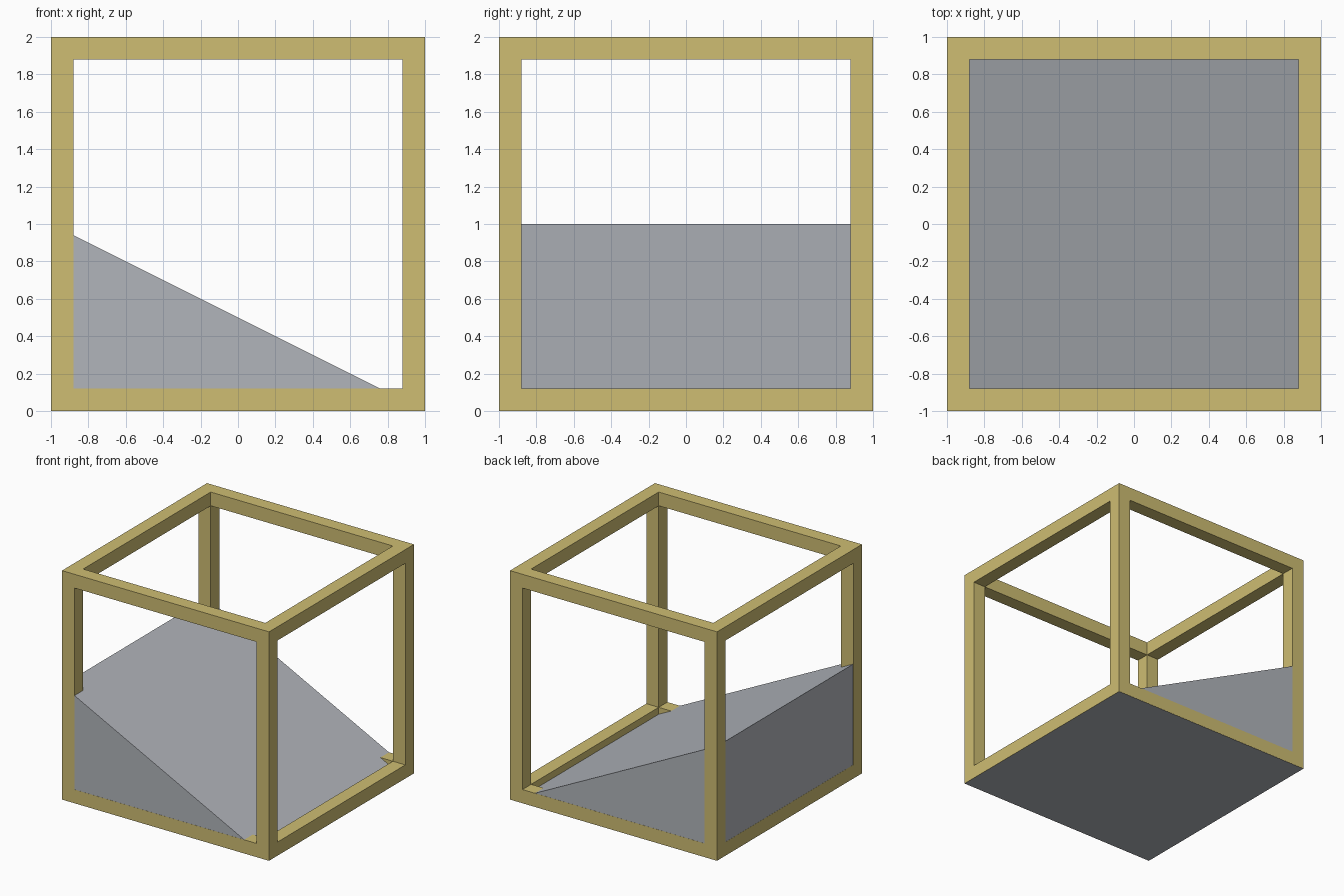
import bpy, bmesh
from itertools import product

if "Cube" in bpy.data.objects:
    bpy.data.objects.remove(bpy.data.objects["Cube"])

T = 0.12      # bar thickness
GAP = 0.001   # keeps flush surfaces apart


def material(name, rgb):
    m = bpy.data.materials.new(name)
    m.diffuse_color = (*rgb, 1)
    m.use_nodes = True
    m.node_tree.nodes["Principled BSDF"].inputs["Base Color"].default_value = m.diffuse_color
    return m


def finish(name, bm, mat):
    bmesh.ops.remove_doubles(bm, verts=bm.verts, dist=1e-5)
    bmesh.ops.recalc_face_normals(bm, faces=bm.faces)
    mesh = bpy.data.meshes.new(name)
    bm.to_mesh(mesh)
    bm.free()
    mesh.materials.append(mat)
    bpy.context.collection.objects.link(bpy.data.objects.new(name, mesh))


yellow = material("frame_yellow", (0.62, 0.51, 0.17))
grey = material("ramp_grey", (0.44, 0.46, 0.495))

# Cube frame: outer skin of a 3x3x3 lattice keeping only edge and corner cells
flat = [-1, -1 + T, 1 - T, 1]
levels = (flat, flat, [GAP, T, 2 - T, 2])


def solid(cell):
    return all(0 <= i <= 2 for i in cell) and sum(i != 1 for i in cell) >= 2


bm = bmesh.new()
for cell in product(range(3), repeat=3):
    if not solid(cell):
        continue
    for axis, side in product(range(3), (0, 1)):
        neighbour = list(cell)
        neighbour[axis] += 2 * side - 1
        if solid(neighbour):
            continue
        u, v = [a for a in range(3) if a != axis]
        corners = []
        for du, dv in ((0, 0), (1, 0), (1, 1), (0, 1)):
            idx = list(cell)
            idx[axis] += side
            idx[u] += du
            idx[v] += dv
            corners.append(bm.verts.new([levels[a][idx[a]] for a in range(3)]))
        bm.faces.new(corners)
finish("cube_frame", bm, yellow)

# Ramp: right-triangle profile extruded from front to back
e = 1 - GAP
bm = bmesh.new()
profile = [(-e, 0), (e, 0), (-e, 1)]
tri = bm.faces.new([bm.verts.new((x, -e, z)) for x, z in profile])
ext = bmesh.ops.extrude_face_region(bm, geom=[tri], use_keep_orig=True)
moved = [g for g in ext["geom"] if isinstance(g, bmesh.types.BMVert)]
bmesh.ops.translate(bm, verts=moved, vec=(0, 2 * e, 0))
finish("ramp", bm, grey)
